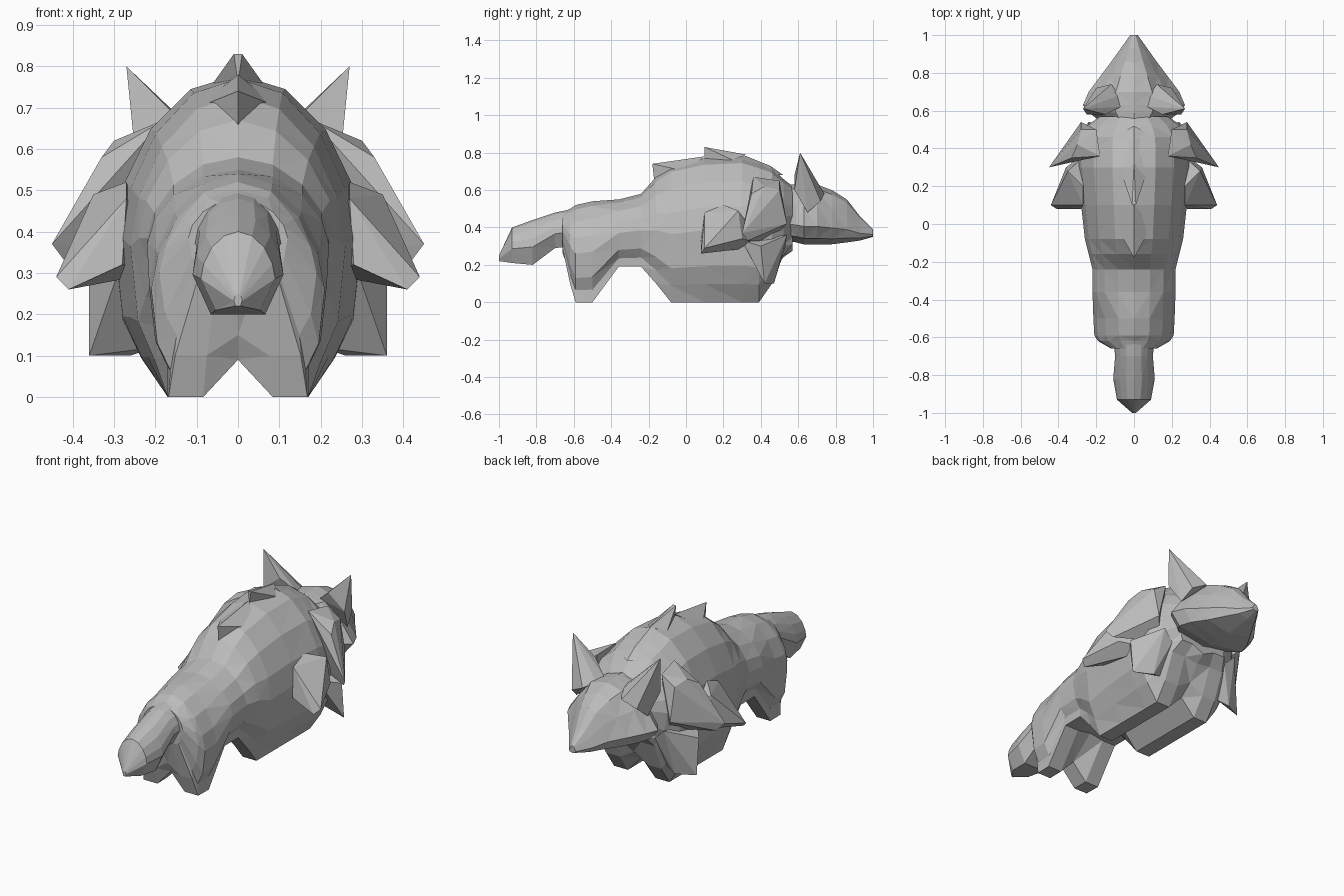
import bpy
import bmesh
from math import sin, cos, pi

cube = bpy.data.objects.get("Cube")
if cube:
    bpy.data.objects.remove(cube, do_unlink=True)

shade = (.5, .5, .5, 1)
grey = bpy.data.materials.new("plain grey")
grey.use_nodes = True
grey.diffuse_color = shade
grey.node_tree.nodes["Principled BSDF"].inputs["Base Color"].default_value = shade


def finish(bm, name):
    """Turn the faceted solid into a named grey object."""
    bmesh.ops.recalc_face_normals(bm, faces=bm.faces)
    mesh = bpy.data.meshes.new(name)
    bm.to_mesh(mesh)
    bm.free()
    mesh.materials.append(grey)
    obj = bpy.data.objects.new(name, mesh)
    bpy.context.collection.objects.link(obj)


def loft(name, section, stations):
    """Skin half sections, mirrored across x, along the y axis."""
    bm = bmesh.new()
    rings = []
    for y, width, top, bottom in stations:
        half = section(width, top, bottom)
        outline = half + [(-x, z) for x, z in half[-2:0:-1]]
        rings.append([bm.verts.new((x, y, z)) for x, z in outline])
    for near, far in zip(rings, rings[1:]):
        for i in range(len(near)):
            bm.faces.new((near[i - 1], near[i], far[i], far[i - 1]))
    bm.faces.new(rings[0])
    bm.faces.new(rings[-1])
    bmesh.ops.triangulate(bm, faces=bm.faces)
    finish(bm, name)


def hull(name, points):
    """Faceted solid around a few points."""
    bm = bmesh.new()
    verts = [bm.verts.new(point) for point in points]
    result = bmesh.ops.convex_hull(bm, input=verts)
    loose = [v for v in result["geom_interior"] if isinstance(v, bmesh.types.BMVert)]
    bmesh.ops.delete(bm, geom=loose, context="VERTS")
    finish(bm, name)


def mirrored(points):
    return [(-x, y, z) for x, y, z in points]


def central_tuft(name, points):
    hull(name, points + mirrored([point for point in points if point[0]]))


def paired_tuft(name, points):
    hull("left_" + name, points)
    hull("right_" + name, mirrored(points))


def arch(width, top, middle):
    """Slightly peaked quarter arch from the top centre to the widest point."""
    angles = [step * pi / 8 for step in range(4)] + [pi / 2]
    return [(width * sin(a), middle + (top - middle) * abs(cos(a)) ** 1.2) for a in angles]


def body_section(width, top, bottom):
    middle = (top + bottom) / 2
    hip = (top + bottom * 3) / 4
    foot = min(.17, width * .8)
    crotch = .09 + bottom * .6
    return arch(width, top, middle) + [
        (width * .93, hip), (width * .78, (hip + bottom) / 2),
        (foot, bottom), (foot / 2, bottom), (0, crotch)]


def round_section(width, top, bottom):
    middle = bottom + (top - bottom) * .4
    return arch(width, top, middle) + [(width * .6, bottom), (0, bottom)]


def head_section(width, top, bottom):
    """Broad crown over low cheeks that jut sideways."""
    rise = top - bottom
    return [(0, top), (width * .4, top - rise * .08), (width * .7, top - rise * .35),
            (width, bottom + rise * .3), (width * .8, bottom + rise * .1), (0, bottom)]


# Stations are y, half width, top, bottom; the body carries joined legs
loft("body", body_section, [
    (-.66, .12, .48, .29),
    (-.62, .19, .5, .1),
    (-.59, .21, .52, 0),
    (-.5, .215, .54, 0),
    (-.36, .22, .55, .19),
    (-.24, .22, .58, .19),
    (-.16, .24, .67, .1),
    (-.08, .26, .73, 0),
    (.1, .28, .77, 0),
    (.3, .3, .78, 0),
    (.39, .3, .75, 0),
    (.46, .29, .72, .1),
    (.52, .25, .66, .25),
    (.57, .18, .62, .31)])

loft("tail", round_section, [
    (-1, .01, .25, .22),
    (-.93, .09, .4, .21),
    (-.82, .11, .44, .2),
    (-.7, .1, .48, .29),
    (-.6, .11, .5, .3)])

loft("head", head_section, [
    (.53, .16, .63, .33),
    (.59, .24, .63, .32),
    (.63, .27, .63, .31),
    (.7, .24, .63, .31),
    (.78, .18, .6, .31),
    (.86, .12, .55, .32),
    (.93, .07, .46, .33),
    (1, .02, .39, .35)])

# Fur points along the back
central_tuft("back_crest", [
    (.01, .1, .83), (0, .1, .76), (0, .15, .82), (.06, .25, .76), (0, .32, .79)])
central_tuft("mane_point", [
    (0, -.18, .74), (0, -.17, .65), (.1, 0, .7), (0, .1, .78)])
central_tuft("neck_crest", [
    (.1, .46, .68), (0, .52, .68), (.06, .3, .76), (0, .3, .79), (0, .45, .73)])

# Ears and side fur
paired_tuft("ear", [
    (.27, .61, .8), (.07, .62, .61), (.15, .58, .68), (.08, .68, .6),
    (.25, .58, .6), (.22, .65, .48), (.2, .72, .54), (.12, .74, .58)])
paired_tuft("neck_ruff", [
    (.45, .3, .37), (.42, .33, .33), (.33, .35, .58), (.3, .42, .62),
    (.2, .5, .65), (.28, .5, .6), (.28, .54, .42), (.18, .36, .67), (.2, .45, .33)])
paired_tuft("shoulder_tuft", [
    (.44, .1, .29), (.41, .08, .26), (.28, .08, .32), (.27, .1, .48),
    (.35, .28, .49), (.27, .2, .52), (.36, .3, .34), (.2, .42, .3)])
paired_tuft("chest_tuft", [
    (.36, .42, .1), (.26, .47, .1), (.2, .45, .12),
    (.36, .4, .3), (.28, .3, .33), (.24, .54, .36), (.18, .53, .3)])
